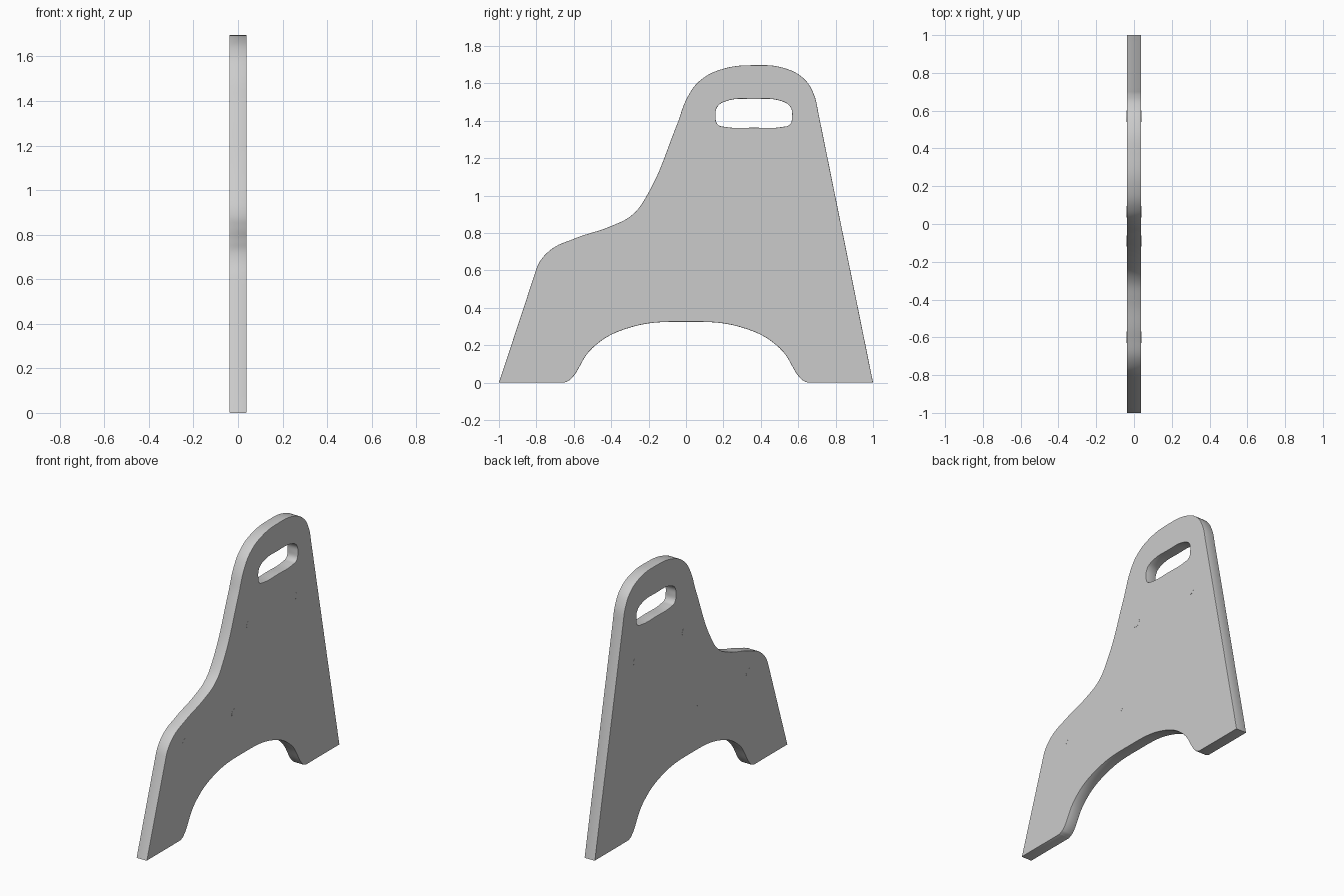
import bpy, math

if "Cube" in bpy.data.objects:
    bpy.data.objects.remove(bpy.data.objects["Cube"])

HALF = 0.038     # half thickness of the board
EDGE = 0.003     # tiny eased edge

# Profile points in (y, z); third value: True = smooth, False = corner
OUTER = [
    (-1, 0, False), (-0.80, 0.607, True), (-0.73, 0.705, True), (-0.596, 0.77, True),
    (-0.40, 0.837, True), (-0.29, 0.895, True), (-0.215, 0.99, True), (-0.05, 1.375, True),
    (0.01, 1.53, True), (0.075, 1.615, True), (0.19, 1.675, True), (0.36, 1.697, True),
    (0.53, 1.68, True), (0.63, 1.625, True), (0.68, 1.55, True), (0.708, 1.44, True),
    (1, 0, False), (0.65, 0, False), (0.62, 0.015, True),
    (0.50, 0.185, True), (0.32, 0.288, True), (0, 0.325, True), (-0.32, 0.288, True),
    (-0.50, 0.185, True), (-0.62, 0.015, True), (-0.65, 0, False),
]
HOLE = [
    (0.158, 1.425, True), (0.17, 1.38, True), (0.21, 1.367, True), (0.363, 1.363, True),
    (0.515, 1.367, True), (0.555, 1.38, True), (0.567, 1.425, True), (0.557, 1.475, True),
    (0.51, 1.505, True), (0.363, 1.516, True), (0.215, 1.505, True), (0.168, 1.475, True),
]


def add_spline(curve, points):
    sp = curve.splines.new('BEZIER')
    sp.bezier_points.add(len(points) - 1)
    sp.use_cyclic_u = True
    sp.resolution_u = 8
    n = len(points)
    for i, (bp, (y, z, smooth)) in enumerate(zip(sp.bezier_points, points)):
        bp.co = (y, z, 0)
        kind = 'AUTO' if smooth else 'VECTOR'
        bp.handle_left_type = bp.handle_right_type = kind
        # straight legs: the side facing a corner stays a line
        if smooth and abs(y) > 0.7 and z in (0.607, 1.44):
            a, b = points[i - 1], points[(i + 1) % n]
            corner = a if not a[2] else b
            d = math.hypot(y - corner[0], z - corner[1])
            u = ((y - corner[0]) / d, (z - corner[1]) / d)
            bp.handle_left_type = bp.handle_right_type = 'FREE'
            inward = (y - u[0] * 0.1, z - u[1] * 0.1, 0)
            onward = (y + u[0] * 0.04, z + u[1] * 0.04, 0)
            first = corner is a
            bp.handle_left = inward if first else onward
            bp.handle_right = onward if first else inward


# Side board with arched foot and handle slot
curve = bpy.data.curves.new("side_panel", 'CURVE')
curve.dimensions = '2D'
curve.fill_mode = 'BOTH'
curve.extrude = HALF - EDGE
curve.bevel_depth = EDGE
curve.bevel_resolution = 1
curve.offset = -EDGE
add_spline(curve, OUTER)
add_spline(curve, HOLE)
panel = bpy.data.objects.new("side_panel", curve)
bpy.context.collection.objects.link(panel)
panel.rotation_euler = (math.pi / 2, 0, math.pi / 2)
bpy.context.view_layer.objects.active = panel
panel.select_set(True)
bpy.ops.object.convert(target='MESH')
bpy.ops.object.transform_apply(location=False, rotation=True, scale=False)
bpy.ops.object.shade_smooth_by_angle(angle=math.radians(35))

# Round dowel plugs, almost flush with both faces
for i, (y, z) in enumerate([(0.065, 1.147), (0.57, 1.147), (-0.6, 0.623), (-0.09, 0.623)]):
    bpy.ops.mesh.primitive_cylinder_add(vertices=32, radius=0.03, depth=2 * HALF + 0.001,
                                        location=(0, y, z), rotation=(0, math.pi / 2, 0))
    plug = bpy.context.object
    plug.name = f"dowel_plug_{i + 1}"
    bpy.ops.object.shade_smooth_by_angle(angle=math.radians(35))
